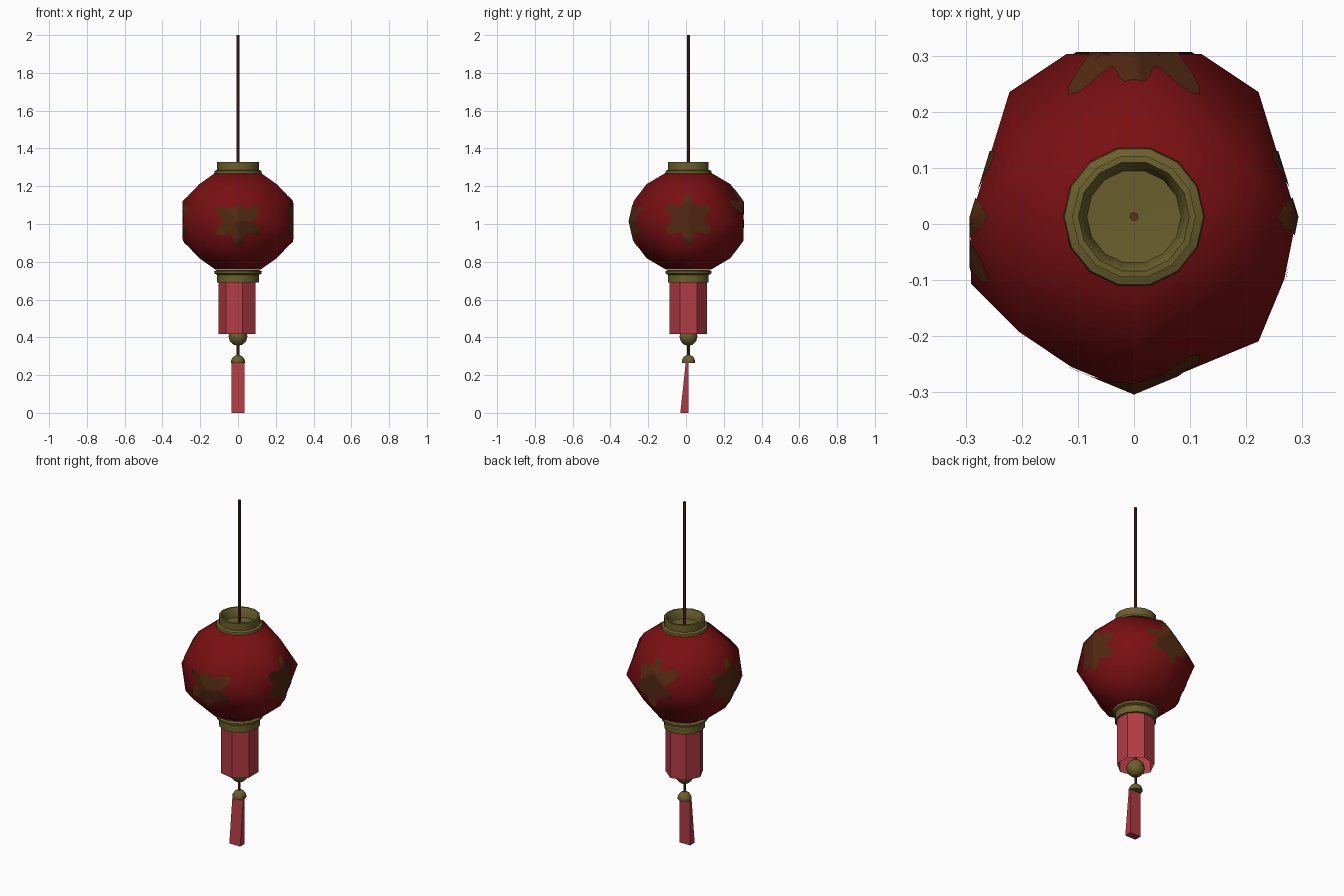
import bpy, bmesh, math
from mathutils import Vector
from mathutils.bvhtree import BVHTree

if "Cube" in bpy.data.objects:
    bpy.data.objects.remove(bpy.data.objects["Cube"])

CY = 0.013   # the hanging axis sits slightly behind the origin
MID = 1.015  # height of the lantern's centre


def material(name, rgb):
    m = bpy.data.materials.new(name)
    m.diffuse_color = (*rgb, 1)
    m.use_nodes = True
    m.node_tree.nodes["Principled BSDF"].inputs["Base Color"].default_value = m.diffuse_color
    return m


RED = material("dark_red", (0.19, 0.005, 0.006))
PINK = material("tassel_red", (0.44, 0.045, 0.057))
GOLD = material("old_gold", (0.145, 0.115, 0.026))
BROWN = material("patch_brown", (0.085, 0.022, 0.006))
ROPE = material("rope_brown", (0.11, 0.028, 0.013))


def finish(bm, name, mat, angle=40):
    me = bpy.data.meshes.new(name)
    bm.to_mesh(me)
    bm.free()
    me.materials.append(mat)
    ob = bpy.data.objects.new(name, me)
    bpy.context.collection.objects.link(ob)
    bpy.ops.object.select_all(action='DESELECT')
    ob.select_set(True)
    bpy.context.view_layer.objects.active = ob
    if angle:
        bpy.ops.object.shade_smooth_by_angle(angle=math.radians(angle))
    return ob


def lathe(name, profile, mat, n=12, angle=40, turn=0.0):
    """Revolve (radius, z) points, listed so that faces point outward."""
    bm = bmesh.new()
    rings = []
    for r, z in profile:
        if r == 0:
            rings.append([bm.verts.new((0, CY, z))] * n)
        else:
            rings.append([bm.verts.new((r * math.cos(turn + math.tau * i / n),
                                        CY + r * math.sin(turn + math.tau * i / n), z))
                          for i in range(n)])
    for a, b in zip(rings, rings[1:]):
        for i in range(n):
            j = (i + 1) % n
            quad = list(dict.fromkeys((a[i], a[j], b[j], b[i])))
            if len(quad) > 2:
                bm.faces.new(quad)
    return finish(bm, name, mat, angle)


# Lantern body: hull of a thinned-out sphere, giving uneven low-poly facets
bm = bmesh.new()
KEEP = {0: (2, 3, 5, 6, 9, 12, 14),
        1: (0, 4, 8, 10, 11, 12, 15),
        2: (1, 4, 7, 9, 12, 15),
        3: range(0, 16, 2)}
for lat, spokes in KEEP.items():
    a = math.radians(22.5 * lat)
    for side in ((1, -1) if lat else (1,)):
        for i in spokes:
            t = math.radians(22.5 * i)
            r = 0.314 * math.cos(a)
            bm.verts.new((r * math.cos(t), CY + r * math.sin(t),
                          MID + side * 0.277 * math.sin(a)))
bmesh.ops.convex_hull(bm, input=bm.verts)
bmesh.ops.recalc_face_normals(bm, faces=bm.faces)
surface = BVHTree.FromBMesh(bm)
finish(bm, "lantern_body", RED, 60)


# Painted blossoms: lobed plates laid onto the body
def blossom(name, yaw, z, top_lobe):
    d = Vector((math.cos(yaw), math.sin(yaw), 0))
    u = Vector((-d.y, d.x, 0))
    bm = bmesh.new()

    def point(r, t):
        o = Vector((0, CY, z)) + d + u * r * math.cos(t) + Vector((0, 0, r * math.sin(t)))
        hit = surface.ray_cast(o, -d)[0]
        return bm.verts.new(hit + d * 0.003)

    n, steps = 48, 8
    centre = point(0, 0)
    prev = None
    for k in range(1, steps + 1):
        ring = []
        for i in range(n):
            t = math.tau * i / n
            r = 0.107 + 0.028 * math.cos(6 * (t - math.pi / 2))
            if abs(t - math.pi / 2) < math.pi / 6:
                r = 0.079 + (r - 0.079) * top_lobe
            ring.append(point(r * k / steps, t))
        for i in range(n):
            j = (i + 1) % n
            if prev:
                bm.faces.new((prev[i], ring[i], ring[j], prev[j]))
            else:
                bm.faces.new((centre, ring[i], ring[j]))
        prev = ring
    bm.normal_update()
    flip = [f for f in bm.faces if f.normal.dot(d) < 0]
    if flip:
        bmesh.ops.reverse_faces(bm, faces=flip)
    finish(bm, name, BROWN, 60)


blossom("blossom_front", -math.pi / 2, 1.015, 0.1)
blossom("blossom_right", 0, 1.025, 1)
blossom("blossom_back", math.pi / 2, 1.05, 1)
blossom("blossom_left", math.pi, 1.02, 1)

# Collars: the same lipped ring above and, mirrored, below
COLLAR = [(0.112, 1.262), (0.126, 1.268), (0.124, 1.281), (0.11, 1.287), (0.11, 1.328),
          (0.099, 1.329), (0.09, 1.315), (0.084, 1.277), (0, 1.272)]
lathe("top_collar", COLLAR, GOLD, 14, 50)
lathe("bottom_collar", [(r, 2.018 - z) for r, z in reversed(COLLAR)], GOLD, 14, 50)

# Hanging rope, and the short cord between the beads
lathe("hanging_rope", [(0, 1.27), (0.008, 1.27), (0.008, 2), (0, 2)], ROPE, 8)
lathe("lower_cord", [(0.007, 0.28), (0.007, 0.75)], ROPE, 8)

# Upper tassel: open seven-sided sleeve
lathe("upper_tassel", [(0.102, 0.418), (0.102, 0.70)], PINK, 7, 25, math.pi / 7 * 0)\
    .rotation_euler.z = 0
bpy.data.objects["upper_tassel"].scale.x = -1


# Beads
def bead(name, r, z, start):
    pts = [(0, z + r * math.sin(math.radians(start)))] if start > -90 else []
    for k in range(7):
        a = math.radians(start + (90 - start) * k / 6)
        pts.append((0 if k == 6 or a <= -math.pi / 2 + 0.01 else r * math.cos(a),
                    z + r * math.sin(a)))
    lathe(name, pts, GOLD, 10, 60)


bead("large_bead", 0.05, 0.405, -90)
bead("small_bead", 0.037, 0.27, -10)

# Lower tassel: thin wedge that flares forward at its foot
bm = bmesh.new()
W = 0.035
side_profile = [(0.012, 0.0), (0.012, 0.28), (0.0, 0.28), (-0.03, 0.0)]
left, right = ([bm.verts.new((x, y, z)) for y, z in side_profile] for x in (-W, W))
bm.faces.new(left)
bm.faces.new(right)
for i in range(4):
    j = (i + 1) % 4
    bm.faces.new((left[i], left[j], right[j], right[i]))
bmesh.ops.recalc_face_normals(bm, faces=bm.faces)
finish(bm, "lower_tassel", PINK, 0)
